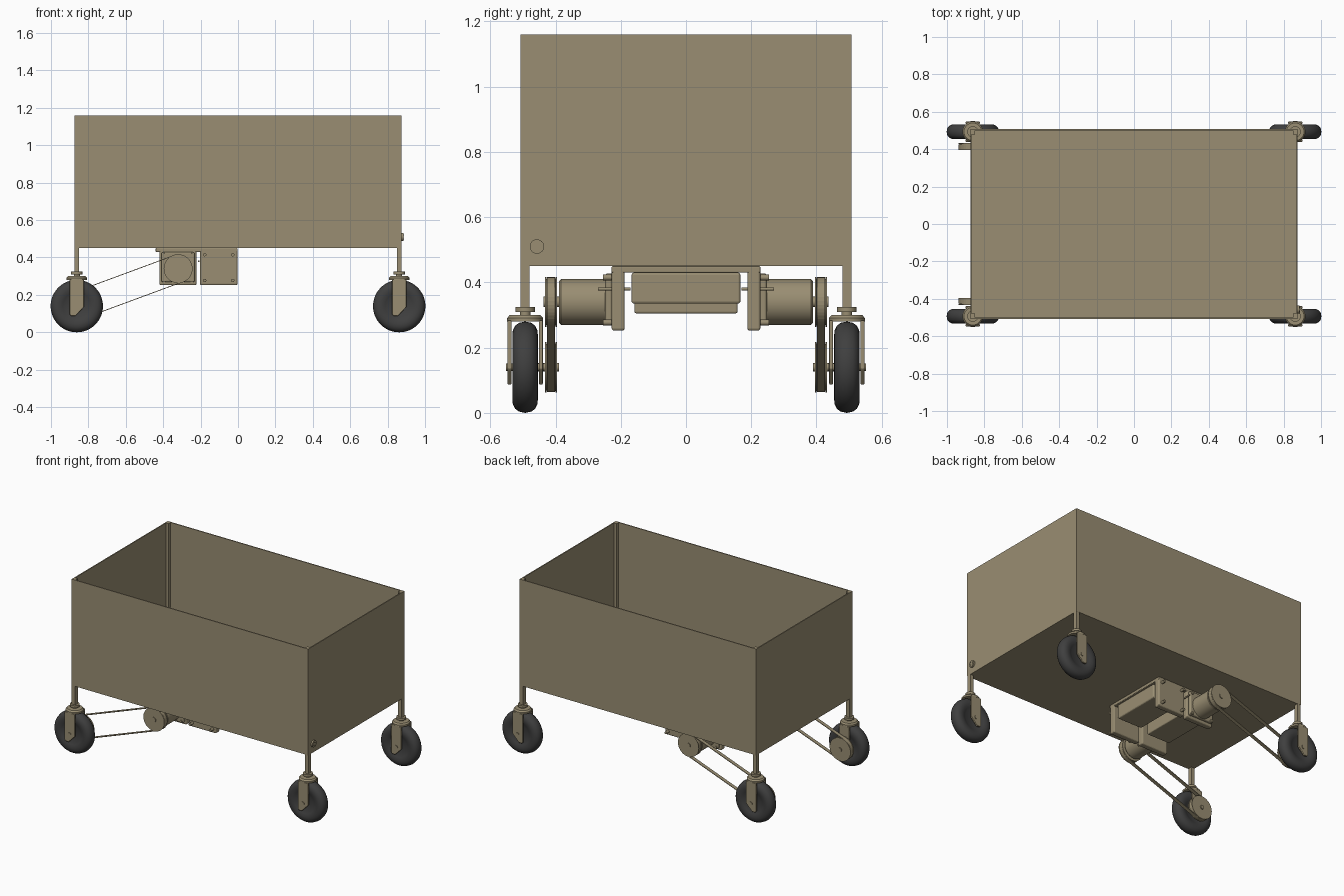
import bpy, bmesh, math
from mathutils import Matrix, Vector

if "Cube" in bpy.data.objects:
    bpy.data.objects.remove(bpy.data.objects["Cube"])


def material(name, rgb):
    m = bpy.data.materials.new(name)
    m.diffuse_color = (*rgb, 1)
    m.use_nodes = True
    m.node_tree.nodes["Principled BSDF"].inputs["Base Color"].default_value = m.diffuse_color
    return m


TAN = material("tan_paint", (0.32, 0.27, 0.17))
RUBBER = material("dark_rubber", (0.05, 0.05, 0.05))


def finish(name, bm, mat=TAN, bevel=0.0, smooth=False):
    bmesh.ops.recalc_face_normals(bm, faces=bm.faces)
    me = bpy.data.meshes.new(name)
    bm.to_mesh(me)
    bm.free()
    me.materials.append(mat)
    ob = bpy.data.objects.new(name, me)
    bpy.context.collection.objects.link(ob)
    if bevel:
        mod = ob.modifiers.new("bevel", 'BEVEL')
        mod.width, mod.segments, mod.limit_method = bevel, 3, 'ANGLE'
    if smooth:
        bpy.ops.object.select_all(action='DESELECT')
        ob.select_set(True)
        bpy.context.view_layer.objects.active = ob
        bpy.ops.object.shade_smooth_by_angle(angle=math.radians(35))
    return ob


def box(name, x, y, z, bevel=0.0):
    """Box from (min, max) ranges."""
    bm = bmesh.new()
    c = Vector([(r[0] + r[1]) / 2 for r in (x, y, z)])
    s = [abs(r[1] - r[0]) for r in (x, y, z)]
    bmesh.ops.create_cube(bm, size=1, matrix=Matrix.Translation(c) @ Matrix.Diagonal((*s, 1)))
    return finish(name, bm, bevel=bevel)


def lathe(name, profile, centre, axis='Z', mat=TAN, steps=48):
    """Spin (radius, height) points about an axis through centre."""
    bm = bmesh.new()
    vs = [bm.verts.new((r, 0, h)) for r, h in profile]
    es = [bm.edges.new(p) for p in zip(vs, vs[1:])]
    bmesh.ops.spin(bm, geom=vs + es, cent=(0, 0, 0), axis=(0, 0, 1),
                   angle=math.tau, steps=steps, use_duplicate=False)
    bmesh.ops.remove_doubles(bm, verts=bm.verts, dist=1e-5)
    rot = {'Z': Matrix(), 'Y': Matrix.Rotation(-math.pi / 2, 4, 'X'),
           'X': Matrix.Rotation(math.pi / 2, 4, 'Y')}[axis]
    bm.transform(Matrix.Translation(centre) @ rot)
    return finish(name, bm, mat, smooth=True)


def rod(name, r, a, b, centre, axis='Y', steps=32):
    return lathe(name, [(0, a), (r, a), (r, b), (0, b)], centre, axis, steps=steps)


def prism(name, pts, place, depth, bevel=0.0):
    """Extrude a polygon; place(u, v) gives the 3D point, depth the extrusion."""
    bm = bmesh.new()
    f = bm.faces.new([bm.verts.new(place(u, v)) for u, v in pts])
    ext = bmesh.ops.extrude_face_region(bm, geom=[f])
    bmesh.ops.translate(bm, vec=depth, verts=[v for v in ext['geom'] if isinstance(v, bmesh.types.BMVert)])
    return finish(name, bm, bevel=bevel)


HX, HY, BOT, TOP, T = 0.875, 0.508, 0.45, 1.16, 0.007
WX, WY, WZ = 0.862, 0.493, 0.14
MX, MZ = -0.32, 0.34

# open bin: floor and four thin walls
box("bin_floor", (-HX, HX), (-HY, HY), (BOT, BOT + 0.01))
for s, n in ((-1, "front"), (1, "back")):
    box(n + "_wall", (-HX, HX), (s * (HY - T), s * HY), (BOT, TOP))
for s, n in ((-1, "left"), (1, "right")):
    box(n + "_wall", (s * (HX - T), s * HX), (-HY + T, HY - T), (BOT, TOP))

# drain or switch fitting on the right wall
rod("round_fitting", 0.022, 0, 0.010, (HX, -0.457, 0.51), 'X')
for i in range(6):
    a = i * math.tau / 6
    rod("fitting_pin", 0.003, 0, 0.012, (HX, -0.457 + 0.012 * math.cos(a), 0.51 + 0.012 * math.sin(a)), 'X', 8)

# corner posts with casters
tyre = [(0, .026), (.06, .026), (.075, .034), (.095, .039), (.112, .038), (.127, .031), (.136, .019), (.14, 0)]
tyre += [(r, -h) for r, h in tyre[-2::-1]]
arm = [(-.038, .283), (.038, .283), (.038, .135), (-.008, .087), (-.03, .087), (-.038, .095)]
for sx in (-1, 1):
    for sy in (-1, 1):
        x, y = sx * WX, sy * WY
        box("corner_post", (x - .013, x + .013), (y - .014, y + .014), (0.31, TOP))
        rod("swivel_stem", 0.016, 0.29, 0.32, (x, y, 0), 'Z')
        rod("swivel_collar", 0.03, 0.31, 0.325, (x, y, 0), 'Z')
        lathe("fork_cap", [(0, .28), (.055, .28), (.055, .291), (.047, .3), (0, .3)], (x, y, 0))
        for s in (-1, 1):
            y0 = y + s * 0.042
            prism("fork_arm", arm, lambda u, v: (x + u, y0, v), (0, s * 0.012, 0), 0.003)
        lathe("caster_wheel", tyre, (x, y, WZ), 'Y', RUBBER)
        rod("wheel_axle", 0.012, -0.058, 0.058, (x, y, WZ))

# pulley profile: grooved disc
pulley = [(0, -.018), (.077, -.018), (.077, -.014), (.071, -.013),
          (.071, .013), (.077, .014), (.077, .018), (0, .018)]
phi = math.atan2(MZ - WZ, MX + WX) + math.pi / 2

for s in (-1, 1):
    py = s * 0.414
    # driven and driving pulleys, shafts
    lathe("wheel_pulley", pulley, (-WX, py, WZ), 'Y')
    lathe("motor_pulley", pulley, (MX, py, MZ), 'Y')
    rod("drive_axle", 0.013, -.04, .04, (-WX, s * 0.43, WZ))
    rod("motor_shaft", 0.016, -.025, .025, (MX, s * 0.412, MZ))
    # belt running round both pulleys
    bm = bmesh.new()
    loop = []
    for cx, cz, a0 in ((-WX, WZ, phi), (MX, MZ, phi + math.pi)):
        for i in range(21):
            a = a0 + math.pi * i / 20
            loop.append((cx + .074 * math.cos(a), cz + .074 * math.sin(a)))
    rows = [[bm.verts.new((u, py + d, v)) for u, v in loop] for d in (-.012, .012)]
    for i in range(len(loop)):
        j = (i + 1) % len(loop)
        bm.faces.new((rows[0][i], rows[0][j], rows[1][j], rows[1][i]))
    belt = finish("drive_belt", bm)
    mod = belt.modifiers.new("thickness", 'SOLIDIFY')
    mod.thickness, mod.offset = 0.004, 0
    # motor and its square flange
    lathe("motor_body", [(0, .22), (.07, .22), (.07, .383), (.063, .39), (0, .39)]
          if s > 0 else [(0, -.22), (.07, -.22), (.07, -.383), (.063, -.39), (0, -.39)], (MX, 0, MZ), 'Y')
    box("motor_flange", (-.41, -.232), (s * .225, s * .248), (.268, .428), 0.008)
    # mounting side plates under the bin, with corner bolts
    for x0, x1 in ((-.42, -.222), (-.203, -.003)):
        box("side_plate", (x0, x1), (s * .188, s * .228), (.252, .45), 0.008)
        for bx in (x0 + .025, x1 - .025):
            for bz in (.277, .415):
                rod("plate_bolt", 0.009, -.03, .03, (bx, s * .224, bz), steps=16)
    rod("cable_rod", 0.005, -.05, .05, (-.21, s * .22, .38), steps=12)

# top plate of the drive mount, controller and battery boxes
box("mount_plate", (-.44, -.003), (-.228, .228), (.43, .45), 0.004)
box("controller_box", (-.195, -.012), (-.167, .167), (.335, .43), 0.008)
box("battery_box", (-.405, -.235), (-.158, .158), (.305, .43), 0.006)
